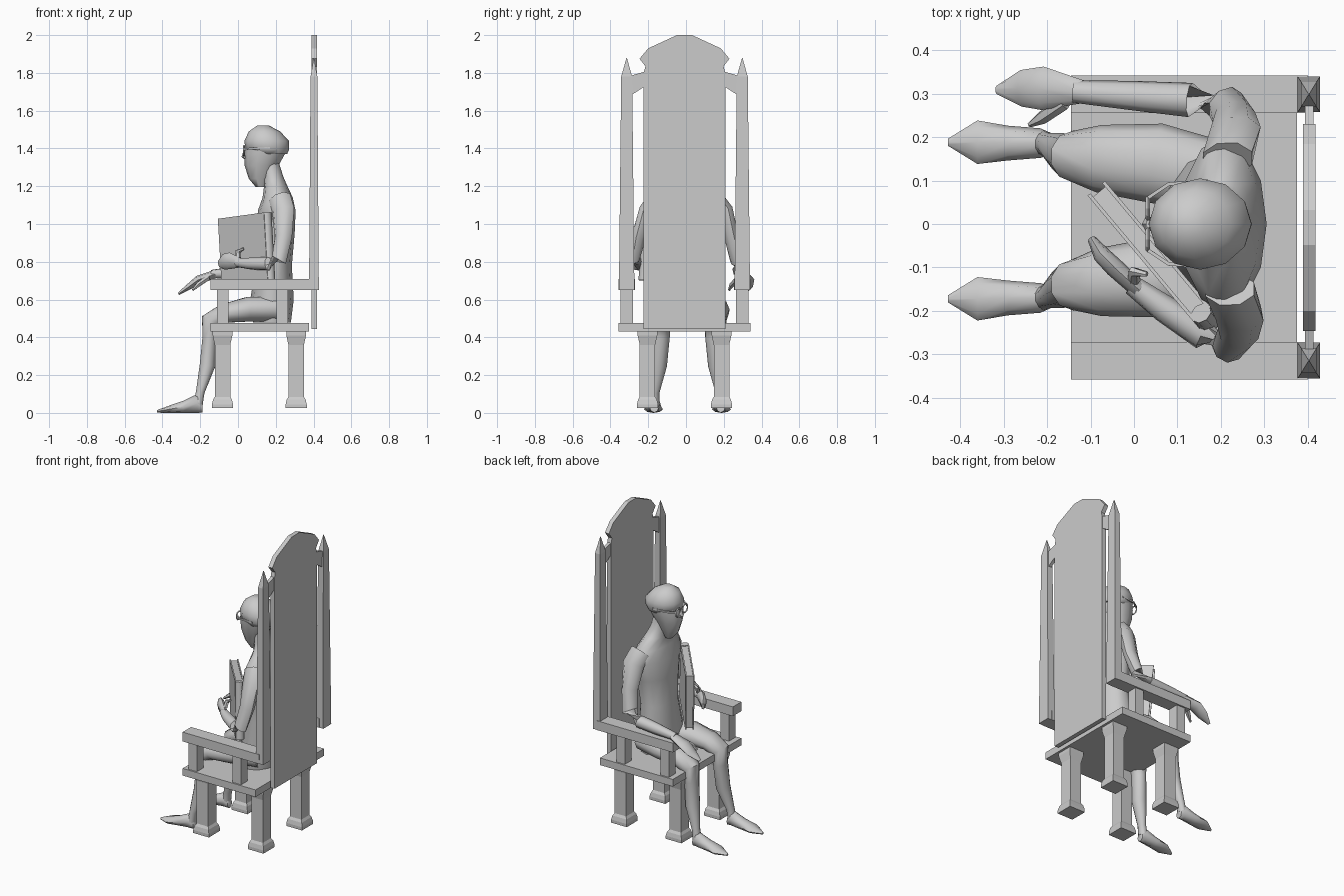
import bpy, bmesh, math
from mathutils import Vector, Matrix

X, Y, Z = Vector((1, 0, 0)), Vector((0, 1, 0)), Vector((0, 0, 1))


def finish(name, bm, smooth=None):
    bmesh.ops.recalc_face_normals(bm, faces=bm.faces)
    me = bpy.data.meshes.new(name)
    bm.to_mesh(me)
    bm.free()
    ob = bpy.data.objects.new(name, me)
    bpy.context.collection.objects.link(ob)
    if smooth:
        bpy.ops.object.select_all(action='DESELECT')
        ob.select_set(True)
        bpy.context.view_layer.objects.active = ob
        bpy.ops.object.shade_smooth_by_angle(angle=math.radians(smooth))
    return ob


def box(name, lo, hi):
    lo, hi = Vector(lo), Vector(hi)
    bm = bmesh.new()
    m = Matrix.Translation((lo + hi) / 2) @ Matrix.Diagonal((*(hi - lo), 1))
    bmesh.ops.create_cube(bm, size=1, matrix=m)
    return finish(name, bm)


def prism(name, pts, x0, x1):
    """Extrude a (y, z) outline along x."""
    bm = bmesh.new()
    f = bm.faces.new([bm.verts.new((x0, y, z)) for y, z in pts])
    ext = bmesh.ops.extrude_face_region(bm, geom=[f])['geom']
    bmesh.ops.translate(bm, vec=(x1 - x0, 0, 0),
                        verts=[v for v in ext if isinstance(v, bmesh.types.BMVert)])
    return finish(name, bm)


def loft(name, rings, ref, axis=None, n=10, smooth=50):
    """Rings of (x, y, z, radius along ref, radius across); n=4 gives square sections."""
    bm = bmesh.new()
    c = [Vector(r[:3]) for r in rings]
    k, off = (math.sqrt(2), math.pi / 4) if n == 4 else (1, 0)
    loops = []
    for i, r in enumerate(rings):
        d = axis or (c[min(i + 1, len(c) - 1)] - c[max(i - 1, 0)]).normalized()
        u = (ref - d * ref.dot(d)).normalized()
        v = d.cross(u)
        loops.append([bm.verts.new(c[i] + k * (u * r[3] * math.cos(t) + v * r[4] * math.sin(t)))
                      for t in (off + 2 * math.pi * j / n for j in range(n))])
    for a, b in zip(loops, loops[1:]):
        for j in range(n):
            bm.faces.new((a[j], a[(j + 1) % n], b[(j + 1) % n], b[j]))
    bm.faces.new(loops[0])
    bm.faces.new(loops[-1])
    return finish(name, bm, smooth)


CY = -0.008  # centre line of the chair
# chair seat
box("seat", (-0.145, -0.357, 0.43), (0.375, 0.341, 0.476))
for s, side in ((-1, "left"), (1, "right")):
    # flared legs
    for x, end in ((-0.082, "front"), (0.308, "rear")):
        prof = [(0.025, .056), (0.045, .056), (0.07, .05), (0.085, .041),
                (0.36, .041), (0.41, .052), (0.43, .052)]
        loft(f"{end}_leg_{side}", [(x, CY + s * 0.196, z, r, r) for z, r in prof], X, Z, 4, None)
    # armrest and its supports
    yi, yo = sorted((CY + s * 0.263, CY + s * 0.349))
    box(f"armrest_{side}", (-0.145, yi, 0.65), (0.40, yo, 0.71))
    for x0, end in ((-0.11, "front"), (0.205, "rear")):
        box(f"{end}_arm_support_{side}", (x0, yi + 0.01, 0.47), (x0 + 0.06, yo - 0.01, 0.655))
    # pointed back post
    y = CY + s * 0.306
    loft(f"back_post_{side}", [(0.402, y, 0.65, .026, .041), (0.402, y, 1.78, .018, .029),
                               (0.402, y, 1.88, .001, .001)], X, Z, 4, None)
    # short sloping rail joining post and panel
    prism(f"back_rail_{side}", [(CY + s * a, b) for a, b in
          ((.20, 1.81), (.285, 1.785), (.285, 1.68), (.20, 1.735))], 0.393, 0.413)

# tall back panel with shaped crest
half = [(.216, .444), (.216, 1.80), (.207, 1.835), (.238, 1.875), (.192, 1.93), (.04, 2.0)]
prism("back_panel", [(CY + a, b) for a, b in half] + [(CY - a, b) for a, b in half[::-1]],
      0.389, 0.417)

# figure: torso and neck
loft("torso", [(.18, 0, .478, .10, .15), (.18, 0, .60, .115, .165), (.19, 0, .78, .095, .14),
               (.20, 0, .95, .10, .165), (.205, 0, 1.07, .10, .20), (.21, 0, 1.14, .08, .185),
               (.20, 0, 1.20, .062, .10), (.185, 0, 1.25, .055, .06),
               (.165, 0, 1.33, .05, .055)], X, Z, 12, 60)
# head and close-fitting hair
loft("head", [(.12, 0, 1.195, .025, .025), (.115, 0, 1.24, .058, .045), (.125, 0, 1.31, .09, .07),
              (.14, 0, 1.37, .108, .088), (.15, 0, 1.42, .11, .095)], X, Z, 10, 60)
loft("nose", [(.04, 0, 1.40, .006, .008), (.035, 0, 1.355, .017, .018),
              (.045, 0, 1.34, .006, .01)], X, Z, 6)
loft("hair", [(.165, 0, 1.37, .095, .085), (.155, 0, 1.395, .116, .10), (.152, 0, 1.44, .118, .105),
              (.14, 0, 1.49, .083, .08), (.133, 0, 1.522, .03, .03)], X, Z, 12, 60)

# glasses
for s, side in ((-1, "left"), (1, "right")):
    bpy.ops.mesh.primitive_torus_add(major_segments=10, minor_segments=4, major_radius=.026,
                                     minor_radius=.005, location=(.032, s * .036, 1.388),
                                     rotation=(0, math.pi / 2, 0))
    bpy.context.object.name = f"glasses_rim_{side}"
    loft(f"glasses_temple_{side}", [(.032, s * .06, 1.397, .005, .004), (.08, s * .092, 1.40, .005, .004),
                                    (.17, s * .098, 1.402, .005, .004)], Z, None, 4, None)
box("glasses_bridge", (.028, -.014, 1.39), (.036, .014, 1.398))

# legs and feet
for s, side in ((-1, "left"), (1, "right")):
    def at(x, off, z, a, b):
        return (x, .008 + s * off, z, a, b)
    loft(f"figure_leg_{side}", [at(.22, .09, .55, .085, .07), at(.05, .132, .548, .092, .068),
                                at(-.08, .142, .525, .078, .052), at(-.142, .148, .485, .058, .058),
                                at(-.15, .146, .40, .052, .04), at(-.162, .155, .25, .046, .043),
                                at(-.20, .175, .11, .027, .024), at(-.21, .178, .05, .03, .025)], Y)
    loft(f"foot_{side}", [at(-.188, .176, .03, .024, .028), at(-.215, .178, .05, .034, .05),
                          at(-.29, .178, .032, .04, .032), at(-.36, .18, .02, .05, .02),
                          at(-.428, .18, .008, .008, .007)], Y, X, 8)

# arm resting on the armrest
loft("resting_arm", [(.215, .15, 1.13, .065, .05), (.23, .205, 1.07, .065, .045),
                     (.23, .245, .92, .05, .04), (.21, .275, .80, .048, .038),
                     (.13, .285, .755, .038, .04), (.0, .295, .745, .034, .034),
                     (-.14, .305, .735, .022, .026)], X + Z * .9, None, 8)
loft("resting_hand", [(-.12, .304, .735, .027, .022), (-.21, .312, .705, .05, .022),
                      (-.26, .312, .668, .042, .016), (-.315, .308, .63, .01, .007)], Y, None, 8)
loft("resting_thumb", [(-.16, .28, .715, .018, .016), (-.21, .245, .68, .016, .014),
                       (-.24, .228, .65, .006, .006)], Y, None, 6)

# arm holding the book
loft("holding_arm", [(.22, -.15, 1.13, .065, .05), (.24, -.205, 1.07, .062, .045),
                     (.24, -.25, .93, .048, .04), (.217, -.283, .81, .042, .036),
                     (.16, -.255, .79, .038, .034), (.07, -.195, .79, .033, .032),
                     (-.005, -.14, .795, .024, .024)], X + Z * .9, None, 8)
loft("holding_hand", [(.01, -.15, .795, .026, .02), (-.045, -.10, .805, .044, .022),
                      (-.075, -.07, .80, .042, .02), (-.097, -.035, .79, .022, .01)], Z, None, 8)
loft("holding_thumb", [(-.0, -.13, .82, .015, .012), (.0, -.11, .855, .014, .012),
                       (.03, -.115, .87, .006, .006)], X, None, 6)

# book: covers, spine and page block
book = [box("book_pages", (-.18, -.018, -.175), (.18, .018, .175)),
        box("book_cover_outer", (-.19, -.026, -.18), (.19, -.018, .18)),
        box("book_cover_inner", (-.19, .018, -.18), (.19, .026, .18)),
        loft("book_spine", [(.186, 0, -.18, .02, .026), (.186, 0, .18, .02, .026)], X, Z, 8)]
place = (Matrix.Translation((.045, -.075, .865)) @ Matrix.Rotation(math.radians(-50), 4, 'Z')
         @ Matrix.Rotation(math.radians(-5), 4, 'Y'))
for part in book:
    part.matrix_world = place
